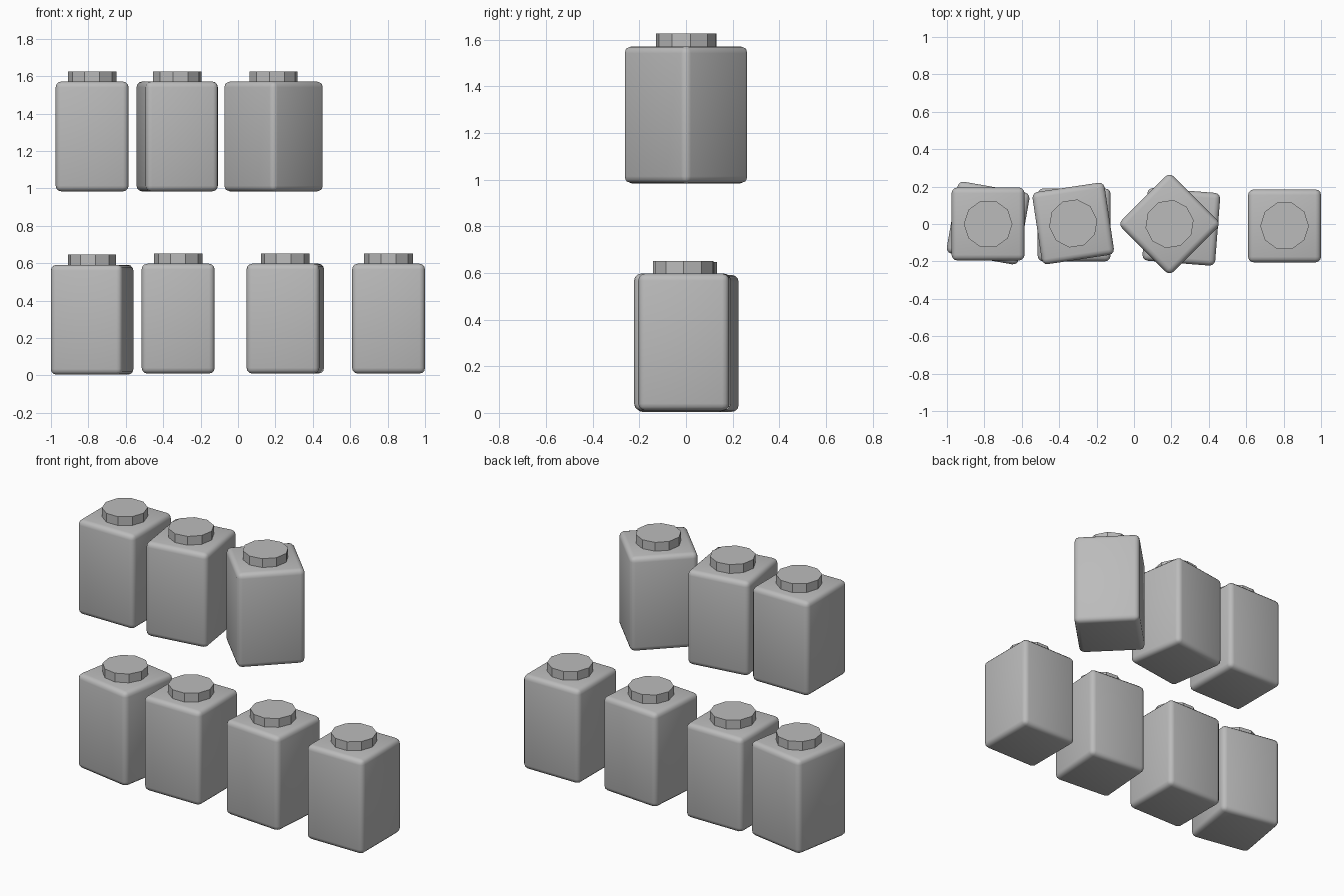
import bpy
from math import radians

if "Cube" in bpy.data.objects:
    bpy.data.objects.remove(bpy.data.objects["Cube"], do_unlink=True)

grey = bpy.data.materials.new("plain grey")
grey.use_nodes = True
COLOUR = (0.5, 0.5, 0.5, 1)
grey.diffuse_color = COLOUR
grey.node_tree.nodes["Principled BSDF"].inputs["Base Color"].default_value = COLOUR

SIDE, HEIGHT = 0.39, 0.587
CAP_RADIUS, CAP_HEIGHT = 0.13, 0.07


def jar(name, x, y, z, turn):
    """Rounded square jar with a ten-sided cap; z is its underside."""
    # Body with softened edges
    bpy.ops.mesh.primitive_cube_add(size=1, location=(x, y, z + HEIGHT / 2))
    body = bpy.context.object
    body.name = name + "_body"
    body.scale = (SIDE, SIDE, HEIGHT)
    bpy.ops.object.transform_apply(location=False, rotation=False, scale=True)
    bevel = body.modifiers.new("rounded edges", "BEVEL")
    bevel.width = 0.03
    bevel.segments = 3
    bpy.ops.object.modifier_apply(modifier=bevel.name)
    bpy.ops.object.shade_smooth()
    body.rotation_euler.z = radians(turn)
    body.data.materials.append(grey)

    # Faceted cap, sunk slightly into the body
    top = z + HEIGHT + 0.055
    bpy.ops.mesh.primitive_cylinder_add(
        vertices=10, radius=CAP_RADIUS, depth=CAP_HEIGHT,
        location=(x, y, top - CAP_HEIGHT / 2))
    cap = bpy.context.object
    cap.name = name + "_cap"
    cap.rotation_euler.z = radians(turn + 18)
    cap.data.materials.append(grey)


# Lower row of four
jar("lower_jar_right_end", -0.78, 0.005, 0.004, -10)
jar("lower_jar_right", -0.32, -0.005, 0.01, 0)
jar("lower_jar_left", 0.253, -0.015, 0.01, -4.5)
jar("lower_jar_left_end", 0.805, -0.01, 0.01, 0)

# Upper row of three
jar("upper_jar_right", -0.78, 0.0, 0.984, 0)
jar("upper_jar_middle", -0.325, 0.003, 0.984, 8.5)
jar("upper_jar_left", 0.19, 0.0, 0.984, 45)
